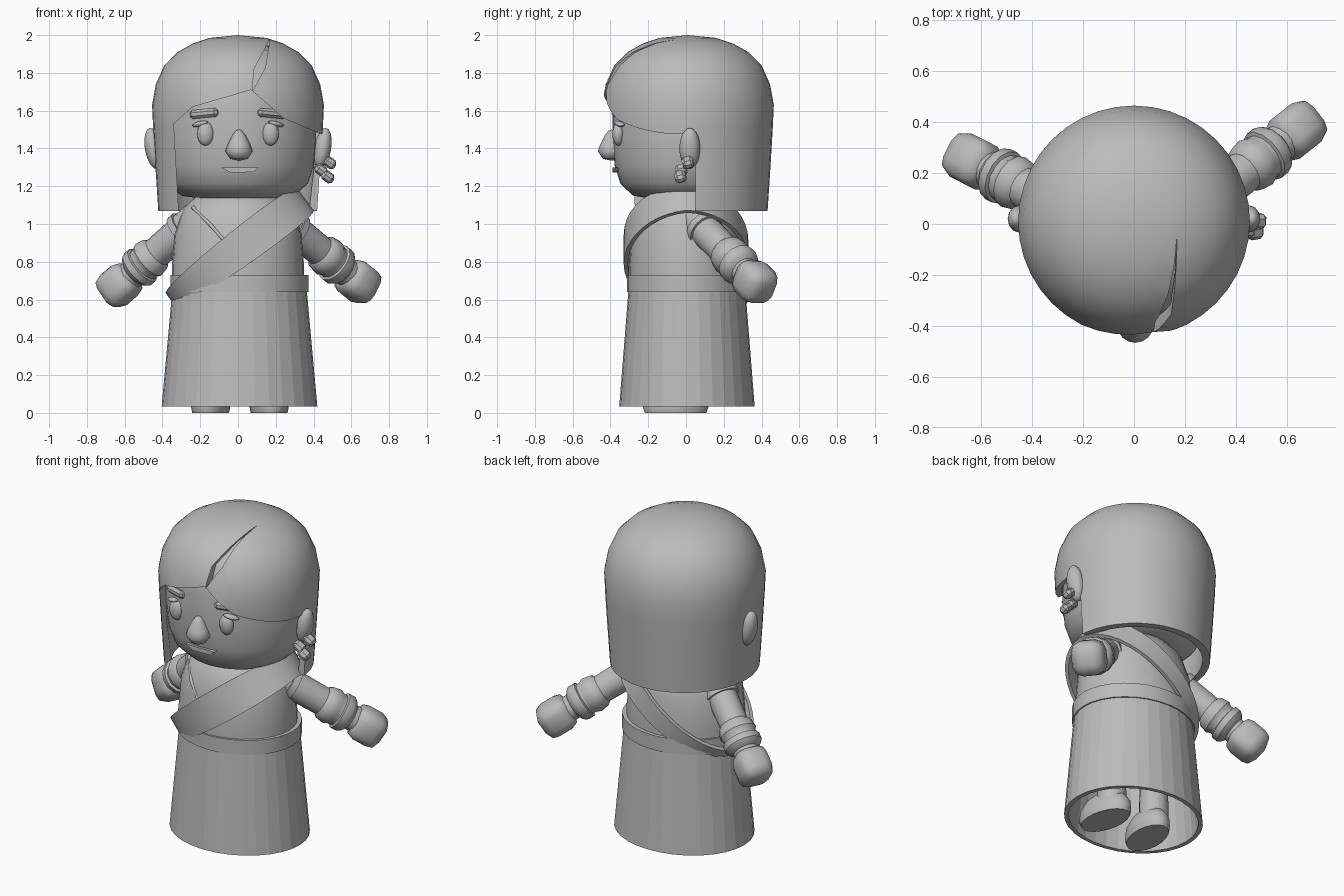
import bpy, bmesh, math
from mathutils import Matrix, Vector

if "Cube" in bpy.data.objects:
    bpy.data.objects.remove(bpy.data.objects["Cube"])

GREY = (0.5, 0.5, 0.5, 1)
mat = bpy.data.materials.new("plain grey")
mat.use_nodes = True
mat.diffuse_color = GREY
mat.node_tree.nodes["Principled BSDF"].inputs["Base Color"].default_value = GREY


def shade(ob, angle):
    ob.data.shade_smooth()
    ob.data.set_sharp_from_angle(angle=math.radians(angle))


def finish(name, bm, angle=35):
    bmesh.ops.remove_doubles(bm, verts=bm.verts, dist=1e-5)
    bmesh.ops.recalc_face_normals(bm, faces=bm.faces)
    mesh = bpy.data.meshes.new(name)
    bm.to_mesh(mesh)
    bm.free()
    ob = bpy.data.objects.new(name, mesh)
    bpy.context.scene.collection.objects.link(ob)
    mesh.materials.append(mat)
    shade(ob, angle)
    return ob


def place(loc, rot=(0, 0, 0), size=(1, 1, 1)):
    turn = Matrix.Identity(4)
    for angle, axis in zip(rot, "XYZ"):
        turn = Matrix.Rotation(math.radians(angle), 4, axis) @ turn
    return Matrix.Translation(loc) @ turn @ Matrix.Diagonal((*size, 1))


def lathe(name, profile, sides=32, at=Matrix.Identity(4), closed=False, angle=35):
    """Turn (radius, height) points round z; a closed profile makes a shell."""
    bm = bmesh.new()
    rings = []
    for i in range(sides):
        a = math.tau * i / sides
        rings.append([bm.verts.new(at @ Vector((r * math.cos(a), r * math.sin(a), h)))
                      for r, h in profile])
    n = len(profile)
    for i in range(sides):
        p, q = rings[i], rings[(i + 1) % sides]
        for j in range(n if closed else n - 1):
            k = (j + 1) % n
            bm.faces.new((p[j], q[j], q[k], p[k]))
    return finish(name, bm, angle)


def ball(name, at, u=16, v=10):
    bm = bmesh.new()
    bmesh.ops.create_uvsphere(bm, u_segments=u, v_segments=v, radius=1, matrix=at)
    return finish(name, bm, 50)


def block(name, at, bevel, segments=1, angle=35):
    bm = bmesh.new()
    bmesh.ops.create_cube(bm, size=1, matrix=at)
    bmesh.ops.bevel(bm, geom=bm.edges[:], offset=bevel, segments=segments,
                    profile=.5, affect='EDGES')
    return finish(name, bm, angle)


def prism(name, outline, y0, y1):
    """Extrude an (x, z) outline along y."""
    bm = bmesh.new()
    face = bm.faces.new([bm.verts.new((x, y0, z)) for x, z in outline])
    new = bmesh.ops.extrude_face_region(bm, geom=[face])["geom"]
    bmesh.ops.translate(bm, vec=(0, y1 - y0, 0),
                        verts=[v for v in new if isinstance(v, bmesh.types.BMVert)])
    return finish(name, bm)


# Head
lathe("head", [(0, 1.135), (.2, 1.135), (.3, 1.15), (.37, 1.215), (.402, 1.31), (.414, 1.45),
               (.412, 1.62), (.39, 1.75), (.34, 1.84), (.24, 1.92), (.12, 1.95), (0, 1.96)],
      40, place((0, 0, 0), size=(1, .94, 1)), angle=60)

# Hair shell, with the hairline and parting cut out
hair = lathe("hair", [(0, 2), (.15, 1.985), (.24, 1.955), (.32, 1.91), (.39, 1.84), (.435, 1.74),
                      (.455, 1.63), (.449, 1.5), (.437, 1.3), (.422, 1.07), (.38, 1.07),
                      (.405, 1.3), (.417, 1.62), (.36, 1.82), (.25, 1.93), (0, 1.97)],
             40, place((0, .01, 0)), angle=45)
cutters = [
    prism("hairline_cutter", [(.07, 1.71), (.24, 1.56), (.43, 1.48), (.6, 1.44), (.6, 1),
                              (-.31, 1), (-.34, 1.53), (-.24, 1.62)], -1, .05),
    prism("parting_cutter", [(.075, 1.7), (.085, 1.82), (.17, 1.98), (.145, 1.83)], -1, -.06),
]
bpy.context.view_layer.objects.active = hair
for cutter in cutters:
    cutter.hide_render = True
    mod = hair.modifiers.new("cut", 'BOOLEAN')
    mod.operation, mod.solver, mod.object = 'DIFFERENCE', 'EXACT', cutter
    bpy.ops.object.modifier_apply(modifier=mod.name)
    bpy.data.objects.remove(cutter)
shade(hair, 40)

# Face
lathe("nose", [(0, 1.335), (.045, 1.345), (.072, 1.385), (.06, 1.42), (.035, 1.47),
               (.015, 1.495), (0, 1.5)], 16, place((.005, -.395, 0)), angle=60)
prism("mouth", [(-.09, 1.3), (.11, 1.3), (.08, 1.275), (-.04, 1.272)], -.388, -.34)
for side, word in ((1, "left"), (-1, "right")):
    ball(word + "_eye", place((side * .172, -.358, 1.478), size=(.044, .032, .063)))
    ball(word + "_lash", place((side * .2, -.352, 1.53), (0, side * 12, side * 25),
                               (.048, .022, .014)), 8, 6)
    block(word + "_brow", place((side * .18, -.348, 1.585), (0, side * 5, side * 24),
                                (.16, .04, .046)), .014)
    ball(word + "_ear", place((side * .448, .02, 1.4), (0, side * 10, 0), (.045, .055, .11)), 12, 10)

# Earring cluster on the left ear
for x, y, z in ((.44, -.025, 1.285), (.485, .01, 1.325), (.475, -.03, 1.25)):
    block("earring_bead", place((x, y, z), (20, 35, 10), (.07, .06, .05)), .015)

# Torso and neckline
lathe("torso", [(0, .65), (.35, .65), (.35, .78), (.335, .95), (.29, 1.08), (.21, 1.16),
                (.1, 1.195), (0, 1.2)], 32, place((0, 0, 0), size=(1, .86, 1)), angle=50)
curve = bpy.data.curves.new("neckline_trim", 'CURVE')
curve.dimensions = '3D'
curve.bevel_depth, curve.bevel_resolution = .01, 1
spline = curve.splines.new('POLY')
path = [(-.24, -.135, 1.09), (-.15, -.245, 1), (-.07, -.285, .91)]
spline.points.add(len(path) - 1)
for point, co in zip(spline.points, path):
    point.co = (*co, 1)
curve.materials.append(mat)
trim = bpy.data.objects.new("neckline_trim", curve)
bpy.context.scene.collection.objects.link(trim)

# Belt and open skirt
lower = place((.008, .005, 0), size=(1, .87, 1))
lathe("belt", [(.365, .64), (.365, .73), (.33, .73), (.33, .64)], 32, lower, True)
lathe("skirt", [(.412, .035), (.355, .66), (.33, .66), (.385, .035)], 32, lower, True, 8)

# Sash: tilted loop over the left shoulder and round the right hip, widest in front
along, across = Vector((.8, 0, .6)), Vector((-.6, 0, .8))
bm = bmesh.new()
loops = []
COUNT = 40
for i in range(COUNT):
    a = math.tau * i / COUNT
    half = .06 + .015 * math.cos(a) + .035 * max(0, -math.sin(a))
    loop = []
    for grow, edge in ((0, -half), (0, half), (-.022, half), (-.022, -half)):
        co = (Vector((0, 0, .865)) + along * (.445 + grow) * math.cos(a)
              + Vector((0, (.33 + grow) * math.sin(a), 0)) + across * edge)
        loop.append(bm.verts.new(co))
    loops.append(loop)
for i in range(COUNT):
    p, q = loops[i], loops[(i + 1) % COUNT]
    for j in range(4):
        k = (j + 1) % 4
        bm.faces.new((p[j], q[j], q[k], p[k]))
finish("sash", bm, 30)

# Arms with sleeve, bracelets and hand, lathed along the shoulder-to-hand line
arm_profile = [(0, -.07), (.07, -.05), (.088, .02), (.088, .11), (.1, .11), (.1, .15), (.086, .15),
               (.083, .34), (.1, .36), (.108, .41), (.096, .435), (.096, .455),
               (.11, .46), (.11, .5), (.096, .52), (.075, .535), (.075, .6)]
for word, side, hand in (("left", 1, (.635, .365, .695)), ("right", -1, (-.63, .245, .675))):
    shoulder = Vector((side * .21, .03, 1.04))
    aim = (Vector(hand) - shoulder).to_track_quat('Z', 'Y').to_matrix().to_4x4()
    reach = (Vector(hand) - shoulder).length / .65
    lathe(word + "_arm", arm_profile, 14,
          Matrix.Translation(shoulder) @ aim @ Matrix.Diagonal((1, 1, reach, 1)))
    block(word + "_hand", Matrix.Translation(hand) @ aim @ Matrix.Diagonal((.19, .2, .2, 1)),
          .06, 2, 50)

# Legs and shoes
for word, side in (("left", 1), ("right", -1)):
    x = .01 + side * .155
    lathe(word + "_leg", [(.085, .08), (.08, .3), (.09, .64)], 16, place((x, 0, 0)))
    lathe(word + "_shoe", [(0, 0), (.94, 0), (1, .03), (.97, .08), (.75, .13), (.4, .155), (0, .16)],
          20, place((x, -.055, 0), (0, 0, side * 8), (.102, .175, 1)))
